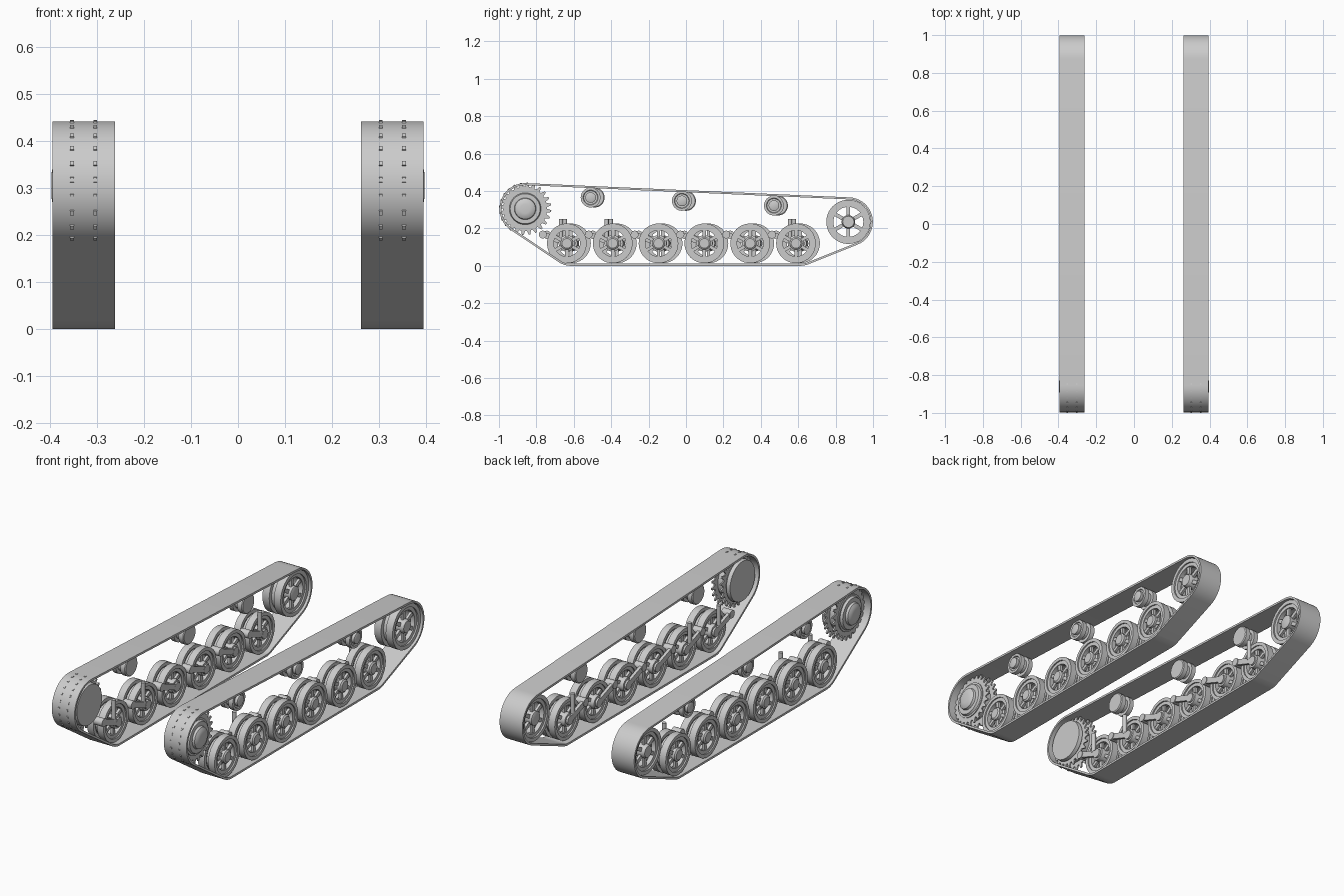
import bpy, bmesh
from math import sin, cos, pi, atan2, acos, hypot, radians
from mathutils import Matrix, Vector

cube = bpy.data.objects.get("Cube")
if cube:
    bpy.data.objects.remove(cube)

steel = bpy.data.materials.new("light grey steel")
steel.use_nodes = True
GREY = (0.6, 0.6, 0.6, 1)
steel.diffuse_color = GREY
steel.node_tree.nodes["Principled BSDF"].inputs["Base Color"].default_value = GREY


def finish(bm, name, side, y=0, z=0):
    """Mirror to the wanted side, place, and shade."""
    for v in bm.verts:
        v.co = Vector((v.co.x * side, v.co.y + y, v.co.z + z))
    bmesh.ops.recalc_face_normals(bm, faces=bm.faces)
    mesh = bpy.data.meshes.new(name)
    bm.to_mesh(mesh)
    bm.free()
    mesh.materials.append(steel)
    mesh.shade_smooth()
    mesh.set_sharp_from_angle(angle=radians(32))
    bpy.context.collection.objects.link(bpy.data.objects.new(name, mesh))


def loft(bm, rings, closed=False, caps=True):
    """Join equal loops of points with quads."""
    loops = [[bm.verts.new(p) for p in ring] for ring in rings]
    n = len(loops[0])
    pairs = list(zip(loops, loops[1:])) + ([(loops[-1], loops[0])] if closed else [])
    for a, b in pairs:
        for i in range(n):
            j = (i + 1) % n
            bm.faces.new((a[i], a[j], b[j], b[i]))
    if caps and not closed:
        bm.faces.new(loops[0])
        bm.faces.new(loops[-1])


def lathe(bm, profile, closed=False, n=40, y=0, z=0):
    """Turn (x, radius) points about the x axis."""
    loft(bm, [[(x, y + r * cos(2 * pi * i / n), z + r * sin(2 * pi * i / n))
               for i in range(n)] for x, r in profile], closed)


def ring(bm, x0, x1, r0, r1):
    lathe(bm, [(x0, r0), (x0, r1), (x1, r1), (x1, r0)], closed=True)


def box(bm, centre, size, angle=0):
    m = (Matrix.Translation(centre) @ Matrix.Rotation(angle, 4, 'X')
         @ Matrix.Diagonal((*size, 1)))
    bmesh.ops.create_cube(bm, size=1, matrix=m)


def spokes(bm, count, x, r0, r1, width, depth):
    for i in range(count):
        a = 2 * pi * i / count + pi / 2
        r = (r0 + r1) / 2
        box(bm, (x, r * cos(a), r * sin(a)), (depth, r1 - r0, width), a)


# Layout: y, z and radius of the belt loop at each bend
SPROCKET, IDLER = (-0.860, 0.305), (0.868, 0.235)
WHEEL_Z = 0.12
WHEELS = [-0.615 + 0.245 * i for i in range(6)]
BENDS = [(WHEELS[0], WHEEL_Z, 0.12), (WHEELS[-1], WHEEL_Z, 0.12),
         (*IDLER, 0.131), (*SPROCKET, 0.137)]


def belt(name, side):
    n = len(BENDS)
    ends = []
    for i, (y, z, r) in enumerate(BENDS):
        y2, z2, r2 = BENDS[(i + 1) % n]
        ends.append(atan2(z2 - z, y2 - y) - acos((r - r2) / hypot(y2 - y, z2 - z)))

    def outline(x, inset):
        pts = []
        for i, (y, z, r) in enumerate(BENDS):
            a0 = ends[i - 1]
            sweep = (ends[i] - a0) % (2 * pi)
            for k in range(21):
                a = a0 + sweep * k / 20
                pts.append((x, y + (r - inset) * cos(a), z + (r - inset) * sin(a)))
        return pts

    bm = bmesh.new()
    loft(bm, [outline(0.262, 0), outline(0.395, 0),
              outline(0.395, 0.011), outline(0.262, 0.011)], closed=True)
    finish(bm, name, side)


def sprocket(name, side):
    bm = bmesh.new()
    # drum with stepped, domed hub
    lathe(bm, [(0.270, 0.095), (0.270, 0.105), (0.290, 0.108), (0.290, 0.095),
               (0.362, 0.095), (0.362, 0.085), (0.374, 0.080), (0.374, 0.058),
               (0.386, 0.055), (0.394, 0.042), (0.397, 0.025)])
    # two toothed rings
    teeth = 24
    for x in (0.304, 0.353):
        loft(bm, [[(x + dx, r * cos(2 * pi * (i + o) / teeth), r * sin(2 * pi * (i + o) / teeth))
                   for i in range(teeth)
                   for o, r in ((0, 0.118), (0.3, 0.118), (0.52, 0.14), (0.78, 0.14))]
                  for dx in (-0.004, 0.004)])
    finish(bm, name, side, *SPROCKET)


def idler(name, side):
    bm = bmesh.new()
    for x0, x1 in ((0.275, 0.315), (0.342, 0.382)):
        ring(bm, x0, x1, 0.098, 0.118)
        ring(bm, x0 + 0.008, x1 - 0.008, 0.080, 0.099)
        spokes(bm, 6, (x0 + x1) / 2, 0.03, 0.083, 0.02, 0.014)
    ring(bm, 0.315, 0.342, 0.088, 0.098)
    lathe(bm, [(0.272, 0.030), (0.275, 0.036), (0.372, 0.036), (0.386, 0.030)])
    finish(bm, name, side, *IDLER)


def road_wheel(name, side, y):
    bm = bmesh.new()
    for x0, x1 in ((0.285, 0.322), (0.345, 0.382)):
        ring(bm, x0, x1, 0.088, 0.106)
        ring(bm, x0 + 0.007, x1 - 0.007, 0.070, 0.089)
        spokes(bm, 6, (x0 + x1) / 2, 0.03, 0.073, 0.018, 0.014)
    ring(bm, 0.322, 0.345, 0.074, 0.086)
    lathe(bm, [(0.276, 0.034), (0.360, 0.044), (0.364, 0.034),
               (0.382, 0.034), (0.388, 0.026)])
    finish(bm, name, side, y, WHEEL_Z)


def swing_arm(name, side, y):
    bm = bmesh.new()
    dy, dz = -0.128, 0.047
    lathe(bm, [(0.264, 0.021), (0.315, 0.021)], n=20, y=dy, z=dz)
    lathe(bm, [(0.266, 0.024), (0.285, 0.024)], n=20)
    box(bm, (0.275, dy / 2, dz / 2), (0.016, hypot(dy, dz), 0.03), atan2(dz, dy))
    finish(bm, name, side, y, WHEEL_Z)


def damper(name, side, y):
    bm = bmesh.new()
    m = Matrix.Translation((0.276, y - 0.032, 0.195))
    bmesh.ops.create_cone(bm, cap_ends=True, segments=16, radius1=0.011,
                          radius2=0.011, depth=0.11, matrix=m)
    finish(bm, name, side)


def return_roller(name, side, y, z):
    bm = bmesh.new()
    lathe(bm, [(0.283, 0.048), (0.287, 0.053), (0.312, 0.053), (0.312, 0.036),
               (0.338, 0.036), (0.338, 0.053), (0.363, 0.053), (0.363, 0.040),
               (0.357, 0.037), (0.357, 0.028), (0.372, 0.028), (0.375, 0.022)])
    finish(bm, name, side, y, z)


# Both running gears; the left suspension is staggered forward
for label, side, shift in (("left", 1, -0.022), ("right", -1, 0)):
    belt(label + "_track_belt", side)
    sprocket(label + "_drive_sprocket", side)
    idler(label + "_idler_wheel", side)
    for i, y in enumerate(WHEELS):
        road_wheel(f"{label}_road_wheel_{i + 1}", side, y + shift)
        swing_arm(f"{label}_swing_arm_{i + 1}", side, y + shift)
        if i in (0, 1, 5):
            damper(f"{label}_damper_{i + 1}", side, y + shift)
    for i, (y, z) in enumerate(((-0.488, 0.365), (0, 0.347), (0.492, 0.322))):
        return_roller(f"{label}_return_roller_{i + 1}", side, y + shift, z)
